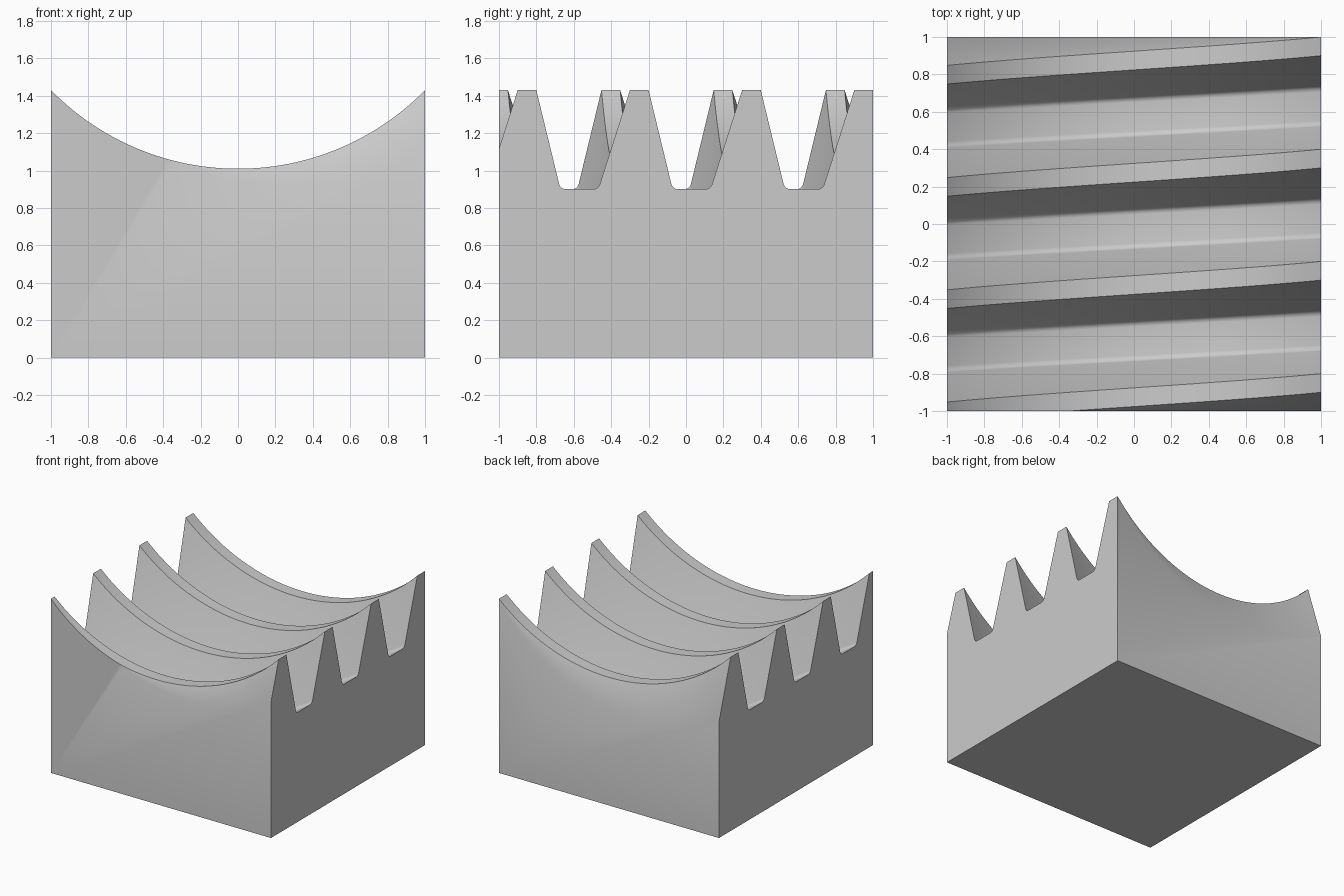
import bpy, bmesh, math
from mathutils import Vector

cube = bpy.data.objects.get("Cube")
if cube:
    bpy.data.objects.remove(cube, do_unlink=True)

# Thread dimensions: the screw axis runs along y, above the block
PITCH, CREST_W, CREST_R, ROOT_R = 0.6, 0.1, 1.4, 1.81
AXIS_Z = 2.41
CREST_START = 0.224
FILLET, SEGMENTS, COLUMNS = 0.035, 6, 64
FLANK = math.radians(20)
RUN = (ROOT_R - CREST_R) * math.tan(FLANK)


def fillet(corner, side):
    """Arc points rounding a root corner; side is +1 where the floor lies towards +y."""
    setback = FILLET * math.tan((math.pi / 2 - FLANK) / 2)
    centre = Vector((corner + side * setback, ROOT_R - FILLET))
    pts = []
    for i in range(SEGMENTS + 1):
        a = (math.pi / 2 - FLANK) * (1 - i / SEGMENTS)
        pts.append((centre.x - side * FILLET * math.sin(a),
                    centre.y + FILLET * math.cos(a)))
    return pts if side > 0 else pts[::-1]


# Thread profile as (position along axis, radius)
profile = []
for k in range(-3, 3):
    start = CREST_START + k * PITCH
    end = start + CREST_W
    profile += [(start, CREST_R), (end, CREST_R)]
    profile += fillet(end + RUN, 1)
    profile += fillet(start + PITCH - RUN, -1)


def section(x):
    """Closed outline of the block at one x, following the helix."""
    pts = []
    for u, r in profile:
        y = u + PITCH * math.asin(x / r) / math.tau
        pts.append(Vector((x, y, AXIS_Z - math.sqrt(r * r - x * x))))
    return pts + [Vector((x, pts[-1].y, 0)), Vector((x, pts[0].y, 0))]


# Loft the sections into a solid
bm = bmesh.new()
rings = []
for i in range(COLUMNS + 1):
    x = -1 + 2 * i / COLUMNS
    rings.append([bm.verts.new(p) for p in section(x)])
for a, b in zip(rings, rings[1:]):
    for j in range(len(a)):
        n = (j + 1) % len(a)
        bm.faces.new((a[j], a[n], b[n], b[j]))
bm.faces.new(rings[0])
bm.faces.new(rings[-1])

# Trim the front and back flat and cap them
for side in (-1, 1):
    cut = bmesh.ops.bisect_plane(
        bm, geom=bm.verts[:] + bm.edges[:] + bm.faces[:],
        plane_co=(0, side, 0), plane_no=(0, side, 0), clear_outer=True)
    edges = [e for e in cut["geom_cut"] if isinstance(e, bmesh.types.BMEdge)]
    bmesh.ops.holes_fill(bm, edges=edges, sides=0)
bmesh.ops.dissolve_limit(bm, angle_limit=math.radians(0.05),
                         verts=bm.verts[:], edges=bm.edges[:])
bmesh.ops.recalc_face_normals(bm, faces=bm.faces[:])

mesh = bpy.data.meshes.new("threaded_block")
bm.to_mesh(mesh)
bm.free()
block = bpy.data.objects.new("threaded_block", mesh)
bpy.context.collection.objects.link(block)

# Plain grey finish
grey = bpy.data.materials.new("light_grey")
grey.use_nodes = True
colour = (0.6, 0.6, 0.6, 1)
grey.diffuse_color = colour
grey.node_tree.nodes["Principled BSDF"].inputs["Base Color"].default_value = colour
mesh.materials.append(grey)

bpy.context.view_layer.objects.active = block
block.select_set(True)
bpy.ops.object.shade_smooth_by_angle(angle=math.radians(30))
